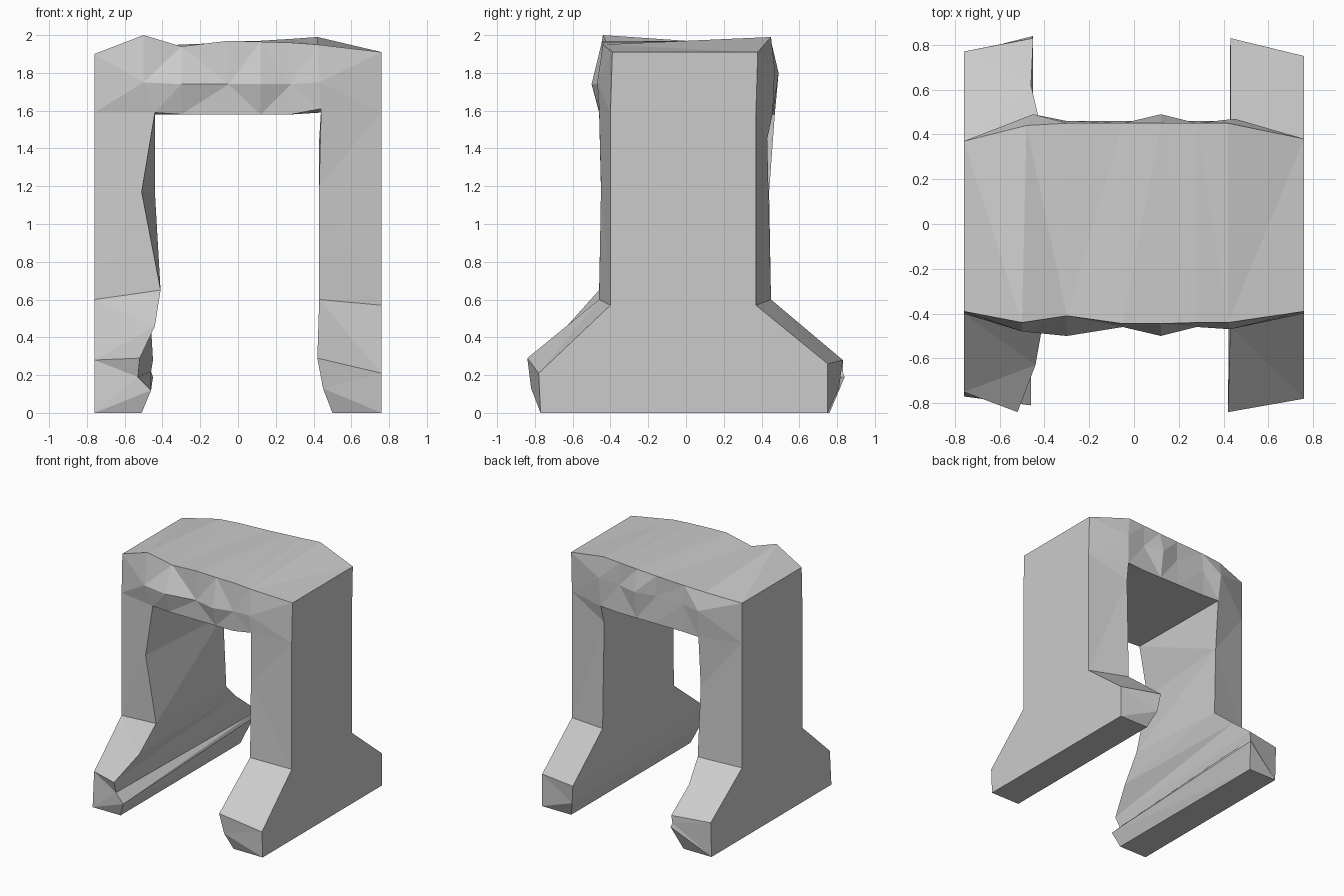
import bpy, bmesh

bm = bmesh.new()
cache = {}


def vert(p):
    key = tuple(round(c, 4) for c in p)
    if key not in cache:
        cache[key] = bm.verts.new(key)
    return cache[key]


def face(*pts):
    vs = list(dict.fromkeys(vert(p) for p in pts))
    if len(vs) > 2:
        bm.faces.new(vs)


def strip(a, b):
    """Skin two rows of points that have equal length."""
    for i in range(len(a) - 1):
        face(a[i], a[i + 1], b[i + 1], b[i])


def leg(side, outer_f, outer_b, front, back):
    """Leg skinned from outer edges (y, z) and inner edges (outer index, x, y, z)."""
    of = [(side * 0.76, y, z) for y, z in outer_f]
    ob = [(side * 0.76, y, z) for y, z in outer_b]
    inf, inb = [p[1:] for p in front], [p[1:] for p in back]
    strip(of, ob)                                  # flat outer side
    strip([of[p[0]] for p in front], inf)          # front
    strip([ob[p[0]] for p in back], inb)           # back
    strip(inf[:-2], inb[:-2])                      # inner side, up to the beam
    face(of[0], inf[0], inb[0], ob[0])             # sole
    face(of[-1], inf[-1], inb[-1], ob[-1])         # shoulder top
    # three front and three back points where the beam joins
    return inf[-3:] + inb[:-4:-1]


# Left leg: grooved toe, pinched inner edge
left_end = leg(
    -1,
    [(-0.77, 0), (-0.75, 0.28), (-0.40, 0.60), (-0.40, 1.59), (-0.39, 1.90)],
    [(0.76, 0), (0.77, 0.28), (0.37, 0.57), (0.37, 1.58), (0.37, 1.90)],
    [(0, -0.51, -0.77, 0), (0, -0.46, -0.81, 0.12), (1, -0.53, -0.80, 0.19),
     (1, -0.52, -0.84, 0.29), (1, -0.44, -0.63, 0.46), (2, -0.41, -0.46, 0.65),
     (2, -0.51, -0.45, 1.17), (3, -0.44, -0.46, 1.59),
     (3, -0.50, -0.48, 1.75), (4, -0.50, -0.44, 2.0)],
    [(0, -0.51, 0.76, 0), (0, -0.45, 0.84, 0.19), (1, -0.46, 0.83, 0.22),
     (1, -0.45, 0.83, 0.28), (1, -0.46, 0.62, 0.45), (2, -0.42, 0.45, 0.60),
     (2, -0.44, 0.44, 1.17), (3, -0.44, 0.47, 1.58),
     (3, -0.45, 0.49, 1.80), (4, -0.48, 0.44, 1.94)])

# Right leg
right_end = leg(
    1,
    [(-0.77, 0), (-0.78, 0.21), (-0.40, 0.57), (-0.40, 1.59), (-0.39, 1.91)],
    [(0.75, 0), (0.75, 0.26), (0.37, 0.57), (0.37, 1.59), (0.38, 1.91)],
    [(0, 0.50, -0.77, 0), (0, 0.45, -0.82, 0.13), (1, 0.42, -0.84, 0.29),
     (2, 0.43, -0.46, 0.60), (2, 0.43, -0.45, 1.2), (3, 0.44, -0.46, 1.61),
     (3, 0.43, -0.47, 1.75), (4, 0.42, -0.44, 1.95)],
    [(0, 0.50, 0.75, 0), (0, 0.45, 0.81, 0.13), (1, 0.43, 0.83, 0.28),
     (2, 0.43, 0.45, 0.60), (2, 0.43, 0.43, 1.45), (3, 0.44, 0.46, 1.59),
     (3, 0.45, 0.47, 1.82), (4, 0.42, 0.45, 1.99)])

# Beam: rough cross-sections between the legs
# x, front bulge y, front top y, front top z, back top z, back bulge y
sections = [left_end]
for x, fy, ty, tz, bz, by in [(-0.30, -0.50, -0.41, 1.94, 1.95, 0.46),
                              (-0.05, -0.46, -0.445, 1.97, 1.96, 0.45),
                              (0.12, -0.50, -0.445, 1.965, 1.97, 0.49),
                              (0.28, -0.46, -0.44, 1.96, 1.98, 0.45)]:
    sections.append([(x, -0.455, 1.58), (x, fy, 1.74), (x, ty, tz),
                     (x, 0.45, bz), (x, by, 1.80), (x, 0.46, 1.58)])
sections.append(right_end)
for a, b in zip(sections, sections[1:]):
    strip(a + a[:1], b + b[:1])

bmesh.ops.triangulate(bm, faces=[f for f in bm.faces if len(f.verts) > 3])
bmesh.ops.recalc_face_normals(bm, faces=bm.faces)
mesh = bpy.data.meshes.new("stone_archway")
bm.to_mesh(mesh)
bm.free()
bpy.context.collection.objects.link(bpy.data.objects.new("stone_archway", mesh))
